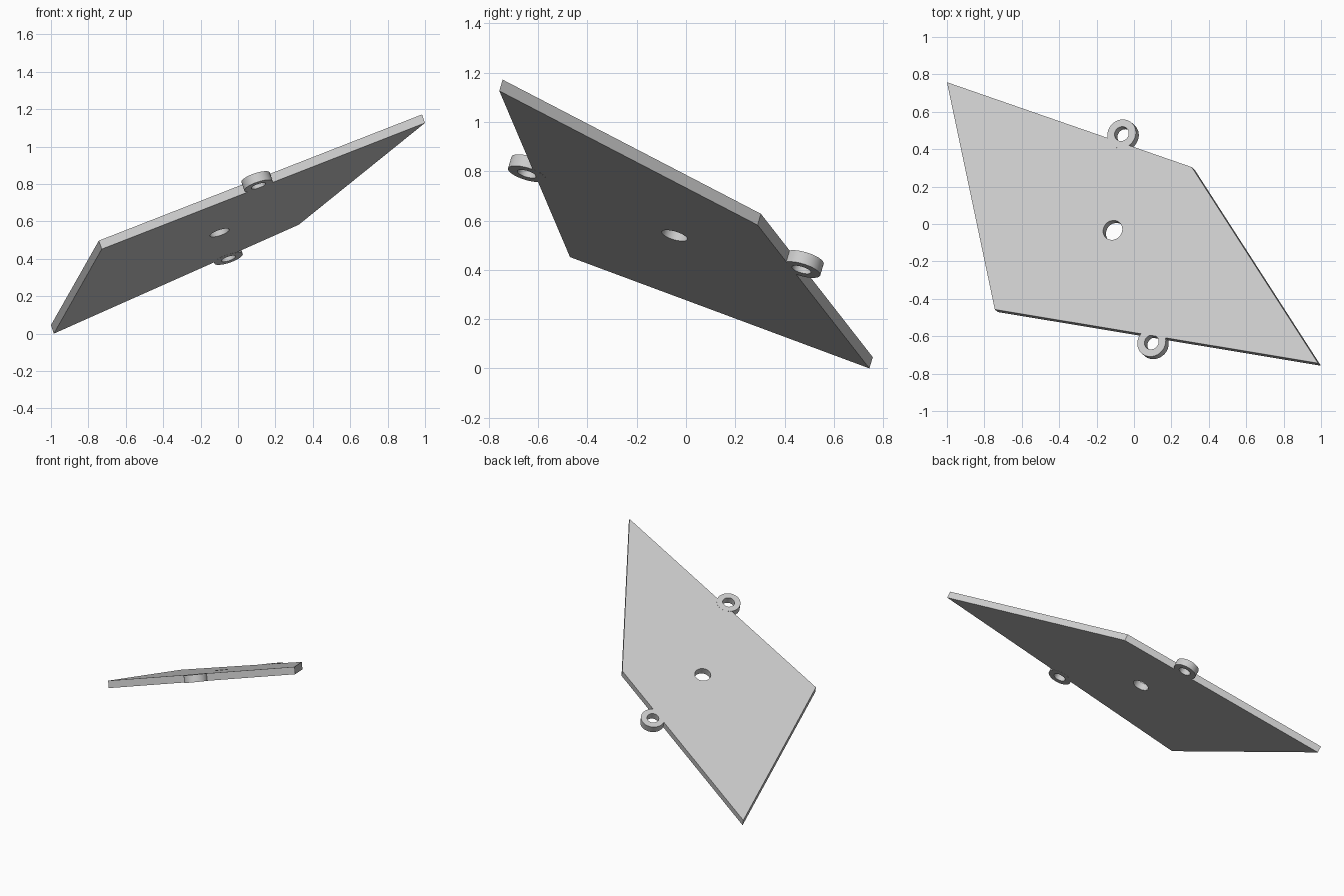
import bpy
import math
from mathutils import Matrix, Vector

if "Cube" in bpy.data.objects:
    bpy.data.objects.remove(bpy.data.objects["Cube"])

# Tilted plane of the upper face: z = Z0 + A*x + B*y
A, B, Z0, T = 0.3405, -0.300, 0.6135, 0.05
normal = Vector((-A, -B, 1)).normalized()
u_axis = Vector((1, 0, A)).normalized()
v_axis = normal.cross(u_axis)
origin = Vector((0, 0, Z0)) - normal * T / 2
frame = Matrix((u_axis, v_axis, normal)).transposed().to_4x4()
frame.translation = origin


def local(x, y):
    """Point of the upper face, seen from the top, in plane coordinates."""
    p = Vector((x, y, A * x + B * y))
    return (p.dot(u_axis), p.dot(v_axis))


def circle(x, y, r, n=48):
    cx, cy = local(x, y)
    return [(cx + r * math.cos(2 * math.pi * i / n),
             cy + r * math.sin(2 * math.pi * i / n)) for i in range(n)]


def slab(name, outlines, thick):
    """Flat plate with holes, from closed outlines, turned into a mesh."""
    cu = bpy.data.curves.new(name, 'CURVE')
    cu.dimensions = '2D'
    cu.fill_mode = 'BOTH'
    cu.extrude = thick / 2
    for pts in outlines:
        sp = cu.splines.new('POLY')
        sp.points.add(len(pts) - 1)
        for p, (x, y) in zip(sp.points, pts):
            p.co = (x, y, 0, 1)
        sp.use_cyclic_u = True
    ob = bpy.data.objects.new(name, cu)
    bpy.context.collection.objects.link(ob)
    ob.matrix_world = frame
    bpy.ops.object.select_all(action='DESELECT')
    ob.select_set(True)
    bpy.context.view_layer.objects.active = ob
    bpy.ops.object.convert(target='MESH')
    bpy.ops.object.shade_smooth_by_angle(angle=math.radians(30))


# Four-cornered plate with the central hole
corners = [(-1.0, 0.758), (-0.744, -0.457), (0.984, -0.744), (0.309, 0.304)]
slab("plate", [[local(*c) for c in corners], circle(-0.114, -0.033, 0.054)], T)

# Eyelets on two opposite edges
for name, x, y in (("back_eyelet", -0.066, 0.482), ("front_eyelet", 0.094, -0.632)):
    slab(name, [circle(x, y, 0.08), circle(x, y, 0.04)], T + 0.001)
